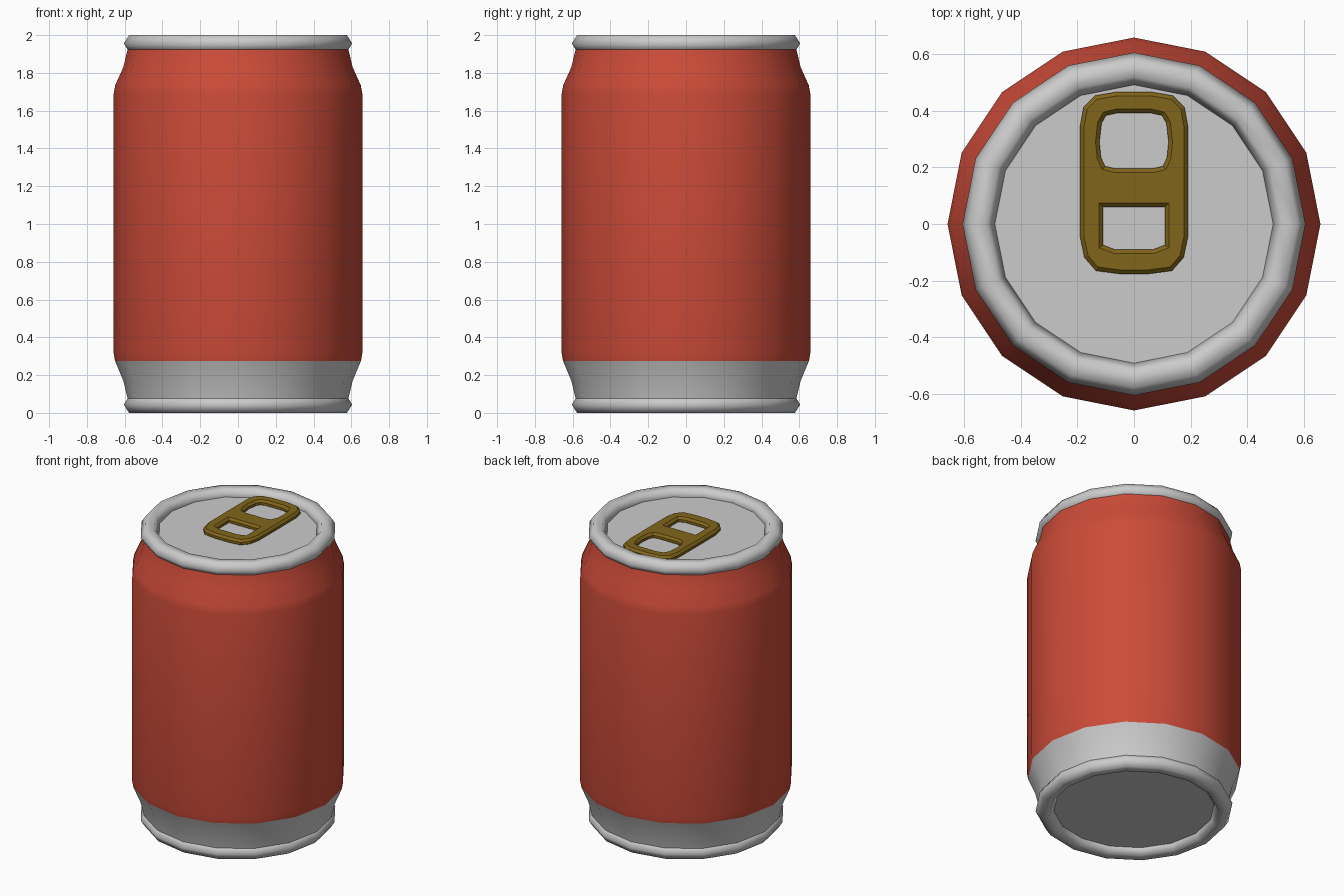
import bpy, bmesh, math

if "Cube" in bpy.data.objects:
    bpy.data.objects.remove(bpy.data.objects["Cube"])

SIDES = 16


def material(name, rgb):
    m = bpy.data.materials.new(name)
    m.diffuse_color = (*rgb, 1)
    m.use_nodes = True
    m.node_tree.nodes["Principled BSDF"].inputs["Base Color"].default_value = m.diffuse_color
    return m


def link_mesh(name, bm, mat=None, smooth=None):
    me = bpy.data.meshes.new(name)
    bm.to_mesh(me)
    bm.free()
    ob = bpy.data.objects.new(name, me)
    bpy.context.collection.objects.link(ob)
    if mat:
        me.materials.append(mat)
    if smooth:
        bpy.ops.object.select_all(action='DESELECT')
        ob.select_set(True)
        bpy.context.view_layer.objects.active = ob
        bpy.ops.object.shade_smooth_by_angle(angle=math.radians(smooth))
    return ob


def revolve(name, profile, closed=False, mat=None, smooth=35):
    """Spin an (r, z) profile around the z axis."""
    bm = bmesh.new()
    rings = []
    for r, z in profile:
        rings.append([bm.verts.new((r * math.cos(math.tau * i / SIDES),
                                    r * math.sin(math.tau * i / SIDES), z))
                      for i in range(SIDES)])
    pairs = list(zip(rings, rings[1:])) + ([(rings[-1], rings[0])] if closed else [])
    for a, b in pairs:
        for i in range(SIDES):
            j = (i + 1) % SIDES
            bm.faces.new((a[i], a[j], b[j], b[i]))
    return link_mesh(name, bm, mat, smooth)


def disc(name, r, z, up):
    bm = bmesh.new()
    vs = [bm.verts.new((r * math.cos(math.tau * i / SIDES),
                        r * math.sin(math.tau * i / SIDES), z)) for i in range(SIDES)]
    bm.faces.new(vs if up else vs[::-1])
    return link_mesh(name, bm)


red = material("red_paint", (0.6, 0.07, 0.04))
gold = material("gold_metal", (0.22, 0.13, 0.01))

# Painted wall and bare lower band
revolve("can_wall", [(0.651, 0.275), (0.658, 0.315), (0.658, 1.69), (0.65, 1.735),
                     (0.607, 1.83), (0.583, 1.93)], mat=red)
revolve("base_band", [(0.583, 0.07), (0.607, 0.17), (0.651, 0.275)])

# Hexagonal-section rims, with the lid and base set into them
for name, z in (("top_rim", 1.956), ("bottom_rim", 0.044)):
    section = [(0.548 + 0.057 * math.cos(math.radians(a)),
                z + 0.0508 * math.sin(math.radians(a))) for a in range(0, 360, 60)]
    revolve(name, section, closed=True, smooth=75)
disc("lid", 0.492, 1.956, True)
disc("base", 0.492, 0.04, False)

# Pull tab: bevelled plate with two openings
half_outlines = [
    [(0.05, -0.162), (0.127, -0.152), (0.162, -0.112), (0.176, -0.045),
     (0.176, 0.345), (0.165, 0.405), (0.13, 0.44), (0.06, 0.452)],
    [(0.07, 0.182), (0.112, 0.192), (0.13, 0.23), (0.136, 0.29),
     (0.128, 0.36), (0.108, 0.395), (0.06, 0.406)],
    [(0.07, -0.104), (0.123, -0.084), (0.123, 0.074)],
]
cu = bpy.data.curves.new("pull_tab", 'CURVE')
cu.dimensions = '2D'
cu.fill_mode = 'BOTH'
cu.extrude = 0.008
cu.bevel_depth = 0.014
cu.bevel_resolution = 0
for half in half_outlines:
    pts = half + [(-x, y) for x, y in reversed(half)]
    sp = cu.splines.new('POLY')
    sp.points.add(len(pts) - 1)
    for p, (x, y) in zip(sp.points, pts):
        p.co = (x, y, 0, 1)
    sp.use_cyclic_u = True
tab = bpy.data.objects.new("pull_tab", cu)
bpy.context.collection.objects.link(tab)
tab.location.z = 1.966
cu.materials.append(gold)
bpy.ops.object.select_all(action='DESELECT')
tab.select_set(True)
bpy.context.view_layer.objects.active = tab
bpy.ops.object.convert(target='MESH')
bpy.ops.object.shade_flat()
